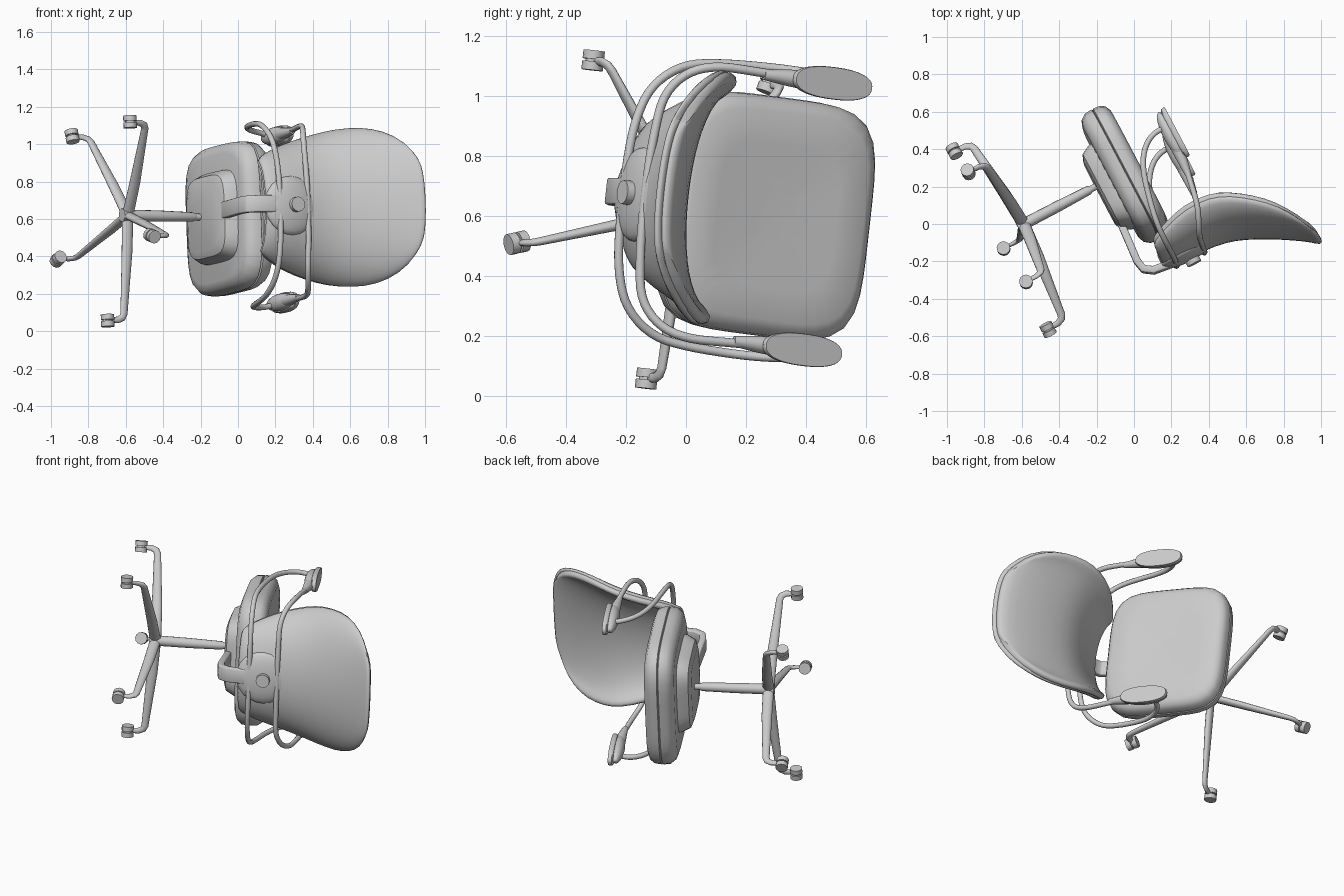
import bpy, bmesh, math
from mathutils import Vector, Matrix

if "Cube" in bpy.data.objects:
    bpy.data.objects.remove(bpy.data.objects["Cube"], do_unlink=True)

grey = bpy.data.materials.new("plain grey")
grey.use_nodes = True
grey.diffuse_color = (0.6, 0.6, 0.6, 1)
grey.node_tree.nodes["Principled BSDF"].inputs["Base Color"].default_value = (0.6, 0.6, 0.6, 1)

# The chair is built upright: x forward, y to its left, z up, origin at the base hub.
# This frame then lays it on its side.
up = Vector((0.886, 0.463, -0.022)).normalized()
forward = Vector((-0.034, 0.112, 0.99)).cross(up).normalized()
left = up.cross(forward)
frame = Matrix((forward, left, up)).transposed().to_4x4()
frame.translation = (-0.59, 0, 0.63)


def finish(obj, angle=40):
    obj.data.materials.append(grey)
    obj.matrix_world = frame
    bpy.ops.object.select_all(action="DESELECT")
    obj.select_set(True)
    bpy.context.view_layer.objects.active = obj
    bpy.ops.object.shade_smooth_by_angle(angle=math.radians(angle))
    return obj


def from_bmesh(name, bm, angle=40):
    bmesh.ops.recalc_face_normals(bm, faces=bm.faces)
    mesh = bpy.data.meshes.new(name)
    bm.to_mesh(mesh)
    bm.free()
    obj = bpy.data.objects.new(name, mesh)
    bpy.context.collection.objects.link(obj)
    return finish(obj, angle)


def tube(name, points, radii, kind="POLY"):
    """Round rod along a path, with one radius per point."""
    curve = bpy.data.curves.new(name, "CURVE")
    curve.dimensions = "3D"
    curve.bevel_depth = 1
    curve.bevel_resolution = 4
    curve.use_fill_caps = True
    spline = curve.splines.new(kind)
    spline.points.add(len(points) - 1)
    for p, co, r in zip(spline.points, points, radii):
        p.co = (*co, 1)
        p.radius = r
    if kind == "NURBS":
        spline.order_u = 3
        spline.use_endpoint_u = True
        spline.resolution_u = 4
    obj = bpy.data.objects.new(name, curve)
    bpy.context.collection.objects.link(obj)
    bpy.ops.object.select_all(action="DESELECT")
    obj.select_set(True)
    bpy.context.view_layer.objects.active = obj
    bpy.ops.object.convert(target="MESH")
    return finish(bpy.context.object)


def slab(name, centre, half_x, half_y, layers, power=4.5, sides=48):
    """Stack of rounded-rectangle rings; each layer is (height, scale)."""
    bm = bmesh.new()
    rings = []
    for z, s in layers:
        ring = []
        for i in range(sides):
            a = math.tau * i / sides
            c, d = math.cos(a), math.sin(a)
            k = s / (abs(c) ** power + abs(d) ** power) ** (1 / power)
            ring.append(bm.verts.new((centre[0] + half_x * c * k, centre[1] + half_y * d * k, z)))
        rings.append(ring)
    for lo, hi in zip(rings, rings[1:]):
        for i in range(sides):
            j = (i + 1) % sides
            bm.faces.new((lo[i], lo[j], hi[j], hi[i]))
    bm.faces.new(rings[0])
    bm.faces.new(rings[-1])
    return from_bmesh(name, bm)


def ball(name, centre, size):
    bm = bmesh.new()
    m = Matrix.Translation(centre) @ Matrix.Diagonal((*size, 1))
    bmesh.ops.create_uvsphere(bm, u_segments=24, v_segments=12, radius=1, matrix=m)
    return from_bmesh(name, bm)


# Five-legged base: tall narrow legs and swivelling twin-wheel casters, made along x and turned
hub_y = -0.01
tube("base_hub", [(0, hub_y, -0.035), (0, hub_y, 0.03)], [0.036, 0.036])
for n, swivel in enumerate((0, 20, -36, 0, 0)):
    turn = Matrix.Translation((0, hub_y, 0)) @ Matrix.Rotation(math.radians(-18 + 72 * n), 4, "Z")
    leg = tube(f"base_leg_{n}", [(0, 0, 0), (0.2, 0, -0.012), (0.53, 0, -0.043), (0.552, 0, -0.053),
                                 (0.565, 0, -0.08), (0.567, 0, -0.13)],
               [0.033, 0.031, 0.021, 0.02, 0.018, 0.014])
    leg.data.transform(turn @ Matrix.Diagonal((1, 0.65, 1, 1)))
    caster = turn @ Matrix.Translation((0.57, 0, -0.143)) @ Matrix.Rotation(math.radians(swivel), 4, "Z")
    for part, start, end, radius in (("inner_wheel", -0.033, -0.004, 0.036), ("outer_wheel", 0.004, 0.033, 0.036),
                                     ("axle", -0.02, 0.02, 0.026)):
        wheel = tube(f"caster_{part}_{n}", [(start, 0, 0), (end, 0, 0)], [radius, radius])
        wheel.data.transform(caster)

# Gas column
tube("column", [(0, hub_y, 0), (0, -0.01, 0.2), (0, -0.01, 0.39), (0, -0.01, 0.41)],
     [0.031, 0.03, 0.025, 0.018])
tube("column_tip", [(0, -0.01, 0.40), (0, -0.01, 0.47)], [0.018, 0.018])

# Seat: under-pan, shell and cushion
slab("under_pan", (-0.04, -0.015), 0.25, 0.25,
     [(0.435, 0.72), (0.45, 0.87), (0.50, 0.97), (0.55, 1.0)])
slab("seat_shell", (-0.015, -0.018), 0.375, 0.4,
     [(0.515, 0.84), (0.528, 0.93), (0.56, 0.99), (0.60, 1.0), (0.607, 0.97)])
slab("seat_cushion", (-0.015, -0.018), 0.375, 0.4,
     [(0.60, 0.96), (0.61, 1.0), (0.65, 0.99), (0.675, 0.95), (0.69, 0.87), (0.688, 0.6), (0.68, 0.2)])

# Flat strap joining the pan to the backrest
bm = bmesh.new()
pairs = [[bm.verts.new((x, y, z)) for y in (-0.045, 0.045)]
         for x, z in ((-0.2, 0.465), (-0.46, 0.445), (-0.515, 0.455), (-0.545, 0.50), (-0.555, 0.58), (-0.565, 0.66))]
for p, q in zip(pairs, pairs[1:]):
    bm.faces.new((p[0], p[1], q[1], q[0]))
strap = from_bmesh("back_strap", bm)
mod = strap.modifiers.new("thickness", "SOLIDIFY")
mod.thickness, mod.offset = 0.04, 0
mod = strap.modifiers.new("soft edges", "BEVEL")
mod.width, mod.segments = 0.008, 2

# Backrest: rows of spine height, spine depth, edge height, edge depth, half width
rows = [(0.55, -0.535, 0.555, -0.44, 0.25), (0.66, -0.56, 0.67, -0.40, 0.31),
        (0.785, -0.56, 0.79, -0.37, 0.355), (0.92, -0.575, 0.94, -0.38, 0.40),
        (1.02, -0.61, 1.04, -0.428, 0.423), (1.15, -0.675, 1.15, -0.51, 0.428),
        (1.25, -0.735, 1.24, -0.595, 0.40), (1.335, -0.79, 1.31, -0.70, 0.335),
        (1.37, -0.825, 1.355, -0.79, 0.22)]


def backrest(name, shift, bulge, scale, thickness):
    """Curved sheet; bulge pads out the middle towards the sitter."""
    bm = bmesh.new()
    grid = []
    for n, (zc, xc, ze, xe, w) in enumerate(rows):
        row = []
        for i in range(13):
            s = (i - 6) / 6
            pad = shift + bulge * (1 - s * s) * math.sin(math.pi * n / (len(rows) - 1)) ** 0.7
            z = zc + (ze - zc) * s * s
            row.append(bm.verts.new((xc + (xe - xc) * s * s + pad,
                                     scale * w * math.sin(s * 1.35) / math.sin(1.35),
                                     0.95 + (z - 0.95) * scale)))
        grid.append(row)
    for lo, hi in zip(grid, grid[1:]):
        for i in range(12):
            bm.faces.new((lo[i], lo[i + 1], hi[i + 1], hi[i]))
    obj = from_bmesh(name, bm, 60)
    mod = obj.modifiers.new("thickness", "SOLIDIFY")
    mod.thickness, mod.offset = thickness, 0
    mod = obj.modifiers.new("smooth", "SUBSURF")
    mod.levels = mod.render_levels = 1
    return obj


backrest("backrest_shell", 0.0, 0.0, 1.0, 0.028)
backrest("backrest_cushion", 0.024, 0.035, 0.985, 0.042)

# Round pivot plate and knob on the back
ball("pivot_plate", (-0.545, -0.005, 0.705), (0.045, 0.16, 0.16))
tube("pivot_knob", [(-0.55, -0.005, 0.71), (-0.615, -0.005, 0.71)], [0.042, 0.04])

# Arm tubes run round the back from one armrest to the other
arm_y = -0.01
lower = [(0.05, 0.45, 0.92), (0.065, 0.468, 0.86), (0.025, 0.478, 0.765), (-0.08, 0.484, 0.69),
         (-0.28, 0.477, 0.64), (-0.40, 0.455, 0.62), (-0.505, 0.375, 0.62),
         (-0.55, 0.262, 0.622), (-0.567, 0.12, 0.625)]
upper = [(-0.10, 0.45, 0.915), (-0.237, 0.454, 0.89), (-0.394, 0.46, 0.862), (-0.485, 0.425, 0.82),
         (-0.545, 0.342, 0.79), (-0.562, 0.216, 0.79), (-0.57, 0.1, 0.79)]
for name, half in (("lower_arm_tube", lower), ("upper_arm_tube", upper)):
    path = [(x, y + arm_y, z) for x, y, z in half + [(x, -y, z) for x, y, z in reversed(half)]]
    tube(name, path, [0.015] * len(path), "NURBS")

# Armrests
for side, s in (("left", 1), ("right", -1)):
    y = s * 0.448 + arm_y
    slab(f"armrest_pad_{side}", (0.008, y), 0.148, 0.054,
         [(0.918, 0.88), (0.925, 0.98), (0.94, 1.0), (0.948, 0.97)], power=2.4)
    ball(f"armrest_support_{side}", (0.005, y, 0.905), (0.14, 0.046, 0.038))
    tube(f"armrest_sleeve_{side}", [(-0.23, y, 0.892), (-0.15, y, 0.9), (-0.06, y, 0.905)],
         [0.017, 0.027, 0.034])
